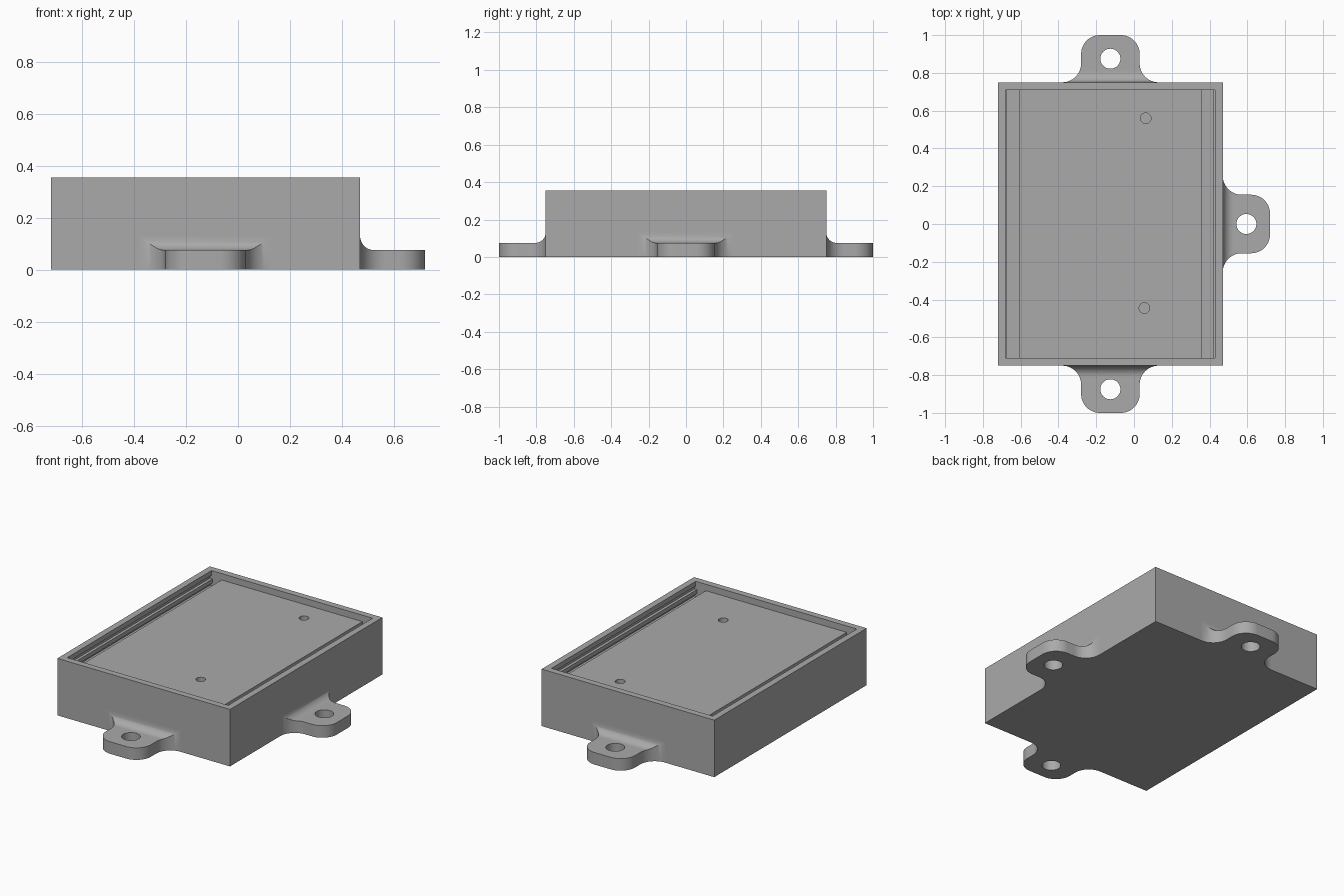
import bpy, bmesh
from math import sin, cos, pi, sqrt
from mathutils import Matrix, Vector

if "Cube" in bpy.data.objects:
    bpy.data.objects.remove(bpy.data.objects["Cube"])

grey = bpy.data.materials.new("matte grey")
grey.use_nodes = True
COLOUR = (0.4, 0.4, 0.4, 1)
grey.diffuse_color = COLOUR
grey.node_tree.nodes["Principled BSDF"].inputs["Base Color"].default_value = COLOUR

TOP, FLOOR, CHANNEL = 0.355, 0.315, 0.2
LEFT, RIGHT = -0.72, 0.47
MID = (LEFT + RIGHT) / 2


def add_object(name, bm):
    bmesh.ops.recalc_face_normals(bm, faces=bm.faces)
    mesh = bpy.data.meshes.new(name)
    bm.to_mesh(mesh)
    bm.free()
    mesh.materials.append(grey)
    obj = bpy.data.objects.new(name, mesh)
    bpy.context.collection.objects.link(obj)
    return obj


def prism(name, profile, half_depth):
    """Extrude an XZ profile symmetrically along y."""
    bm = bmesh.new()
    face = bm.faces.new([bm.verts.new((x, -half_depth, z)) for x, z in profile])
    ext = bmesh.ops.extrude_face_region(bm, geom=[face])
    verts = [g for g in ext["geom"] if isinstance(g, bmesh.types.BMVert)]
    bmesh.ops.translate(bm, verts=verts, vec=(0, 2 * half_depth, 0))
    return add_object(name, bm)


def cylinder(name, x, y, z, radius, depth):
    bm = bmesh.new()
    bmesh.ops.create_cone(bm, cap_ends=True, segments=48, radius1=radius,
                          radius2=radius, depth=depth,
                          matrix=Matrix.Translation((x, y, z)))
    return add_object(name, bm)


def cut(target, cutter):
    mod = target.modifiers.new("cut", "BOOLEAN")
    mod.operation = "DIFFERENCE"
    mod.solver = "EXACT"
    mod.object = cutter
    bpy.context.view_layer.objects.active = target
    bpy.ops.object.modifier_apply(modifier=mod.name)
    bpy.data.objects.remove(cutter)


def smooth(obj):
    bpy.ops.object.select_all(action="DESELECT")
    obj.select_set(True)
    bpy.context.view_layer.objects.active = obj
    bpy.ops.object.shade_smooth_by_angle(angle=pi / 6)


# Housing with a shallow tray, ribbed side channels and two blind holes
housing = prism("housing", [(LEFT, 0), (RIGHT, 0), (RIGHT, TOP), (LEFT, TOP)], 0.75)
side = [(0.555, TOP + 0.1), (0.555, 0.325), (0.565, 0.325), (0.565, 0.305),
        (0.547, 0.305), (0.547, 0.28), (0.565, 0.28), (0.565, 0.26),
        (0.547, 0.26), (0.547, CHANNEL), (0.485, CHANNEL), (0.485, FLOOR)]
tray = [(MID + x, z) for x, z in side] + [(MID - x, z) for x, z in reversed(side)]
cut(housing, prism("tray_cutter", tray, 0.71))
for x, y in ((0.062, 0.56), (0.055, -0.445)):
    cut(housing, cylinder("hole_cutter", x, y, FLOOR, 0.028, 0.12))
smooth(housing)

# Mounting tab: sections lofted outward from the wall, filleted at the root
HALF, THICK, ROUND, FILLET, REACH = 0.155, 0.075, 0.1, 0.055, 0.25
STEPS = 14


def tab_section(d):
    """Half width and height of the tab at distance d from the wall."""
    width, height = HALF, THICK
    if d < ROUND:
        width += ROUND - sqrt(max(0, ROUND**2 - (ROUND - d)**2))
    if d > REACH - ROUND:
        width -= ROUND - sqrt(max(0, ROUND**2 - (d - REACH + ROUND)**2))
    if d < FILLET:
        height += FILLET - sqrt(max(0, FILLET**2 - (FILLET - d)**2))
    return width, height


def mounting_tab(name, x, y, angle):
    bm = bmesh.new()
    arc = [ROUND * (1 - cos(pi / 2 * i / STEPS)) for i in range(STEPS + 1)]
    rings = []
    for d in arc + [REACH - a for a in reversed(arc)]:
        w, h = tab_section(d)
        rings.append([bm.verts.new((d, s, z)) for s, z in
                      ((-w, 0), (w, 0), (w, h), (-w, h))])
    for a, b in zip(rings, rings[1:]):
        for i in range(4):
            j = (i + 1) % 4
            bm.faces.new((a[i], a[j], b[j], b[i]))
    bm.faces.new(rings[0])
    bm.faces.new(rings[-1])
    place = Matrix.Translation((x, y, 0)) @ Matrix.Rotation(angle, 4, "Z")
    bm.transform(place)
    tab = add_object(name, bm)
    hole = place @ Vector((REACH - 0.125, 0, 0))
    cut(tab, cylinder("hole_cutter", hole.x, hole.y, 0, 0.053, 0.5))
    smooth(tab)


mounting_tab("front_tab", MID, -0.75, -pi / 2)
mounting_tab("back_tab", MID, 0.75, pi / 2)
mounting_tab("left_tab", RIGHT, 0, 0)
